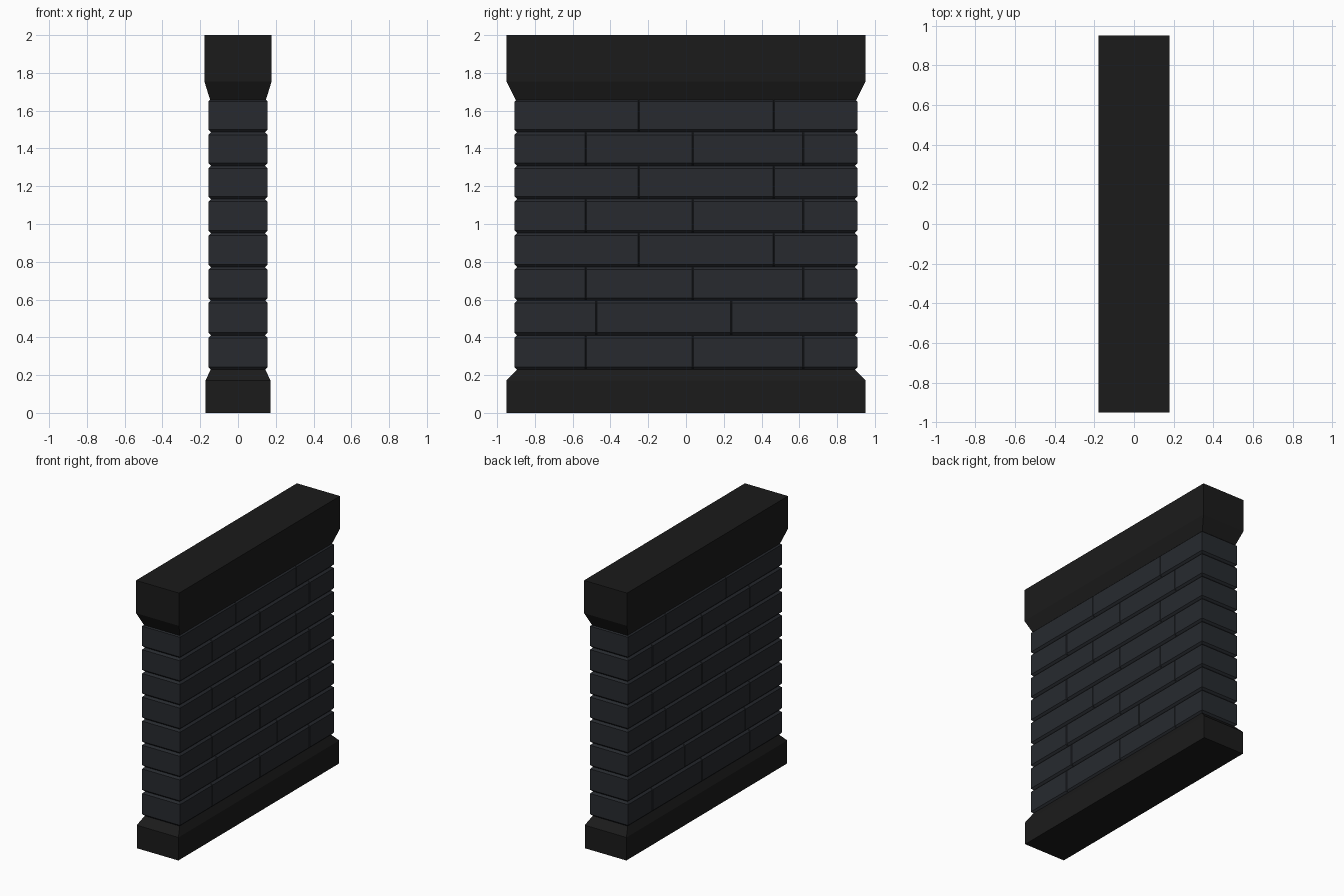
import bpy

if "Cube" in bpy.data.objects:
    bpy.data.objects.remove(bpy.data.objects["Cube"])


def material(name, color):
    m = bpy.data.materials.new(name)
    m.diffuse_color = (*color, 1)
    m.use_nodes = True
    m.node_tree.nodes["Principled BSDF"].inputs["Base Color"].default_value = m.diffuse_color
    return m


def loft(name, rings, mat):
    """Closed solid from stacked rings; each ring is (z, [(x, y), ...])."""
    n = len(rings[0][1])
    verts = [(x, y, z) for z, pts in rings for x, y in pts]
    faces = [list(range(n))[::-1], list(range(len(verts) - n, len(verts)))]
    for r in range(len(rings) - 1):
        for i in range(n):
            j = (i + 1) % n
            faces.append([r * n + i, r * n + j, (r + 1) * n + j, (r + 1) * n + i])
    mesh = bpy.data.meshes.new(name)
    mesh.from_pydata(verts, [], faces)
    mesh.materials.append(mat)
    ob = bpy.data.objects.new(name, mesh)
    bpy.context.collection.objects.link(ob)
    return ob


def rect(x, y):
    return [(-x, -y), (x, -y), (x, y), (-x, y)]


stone = material("dark_stone", (0.011, 0.011, 0.011))
brick = material("slate_brick", (0.020, 0.023, 0.028))

# Footing and coping, each with a sloped shoulder towards the wall
loft("base", [(0, rect(0.172, 0.95)), (0.172, rect(0.172, 0.95)),
              (0.23, rect(0.144, 0.893))], stone)
loft("cap", [(1.655, rect(0.147, 0.9)), (1.755, rect(0.178, 0.95)),
             (2.0, rect(0.178, 0.95))], stone)

# Brick courses: horizontal edges chamfered, narrow grooves at upright joints
HX, HY, CH, GROOVE = 0.157, 0.908, 0.014, 0.004
levels = [0.228, 0.411, 0.595, 0.772, 0.952, 1.132, 1.308, 1.486, 1.662]
wide, narrow, low = [-0.53, 0.035, 0.62], [-0.25, 0.465], [-0.475, 0.24]
courses = [wide, low, wide, narrow, wide, narrow, wide, narrow]


def brick_plan(y0, y1, inset):
    x = HX - inset
    a = y0 + inset if y0 == -HY else y0
    b = y1 - inset if y1 == HY else y1
    ga = 0.0005 if y0 == -HY else GROOVE
    gb = 0.0005 if y1 == HY else GROOVE
    return [(-x + ga, a), (x - ga, a), (x, a + ga), (x, b - gb),
            (x - gb, b), (-x + gb, b), (-x, b - gb), (-x, a + ga)]


for row, joints in enumerate(courses):
    z0, z1 = levels[row], levels[row + 1]
    ends = [-HY] + joints + [HY]
    for k, (y0, y1) in enumerate(zip(ends, ends[1:])):
        inner, outer = brick_plan(y0, y1, CH), brick_plan(y0, y1, 0)
        loft(f"brick_{row + 1}_{k + 1}",
             [(z0, inner), (z0 + CH, outer), (z1 - CH, outer), (z1, inner)], brick)
